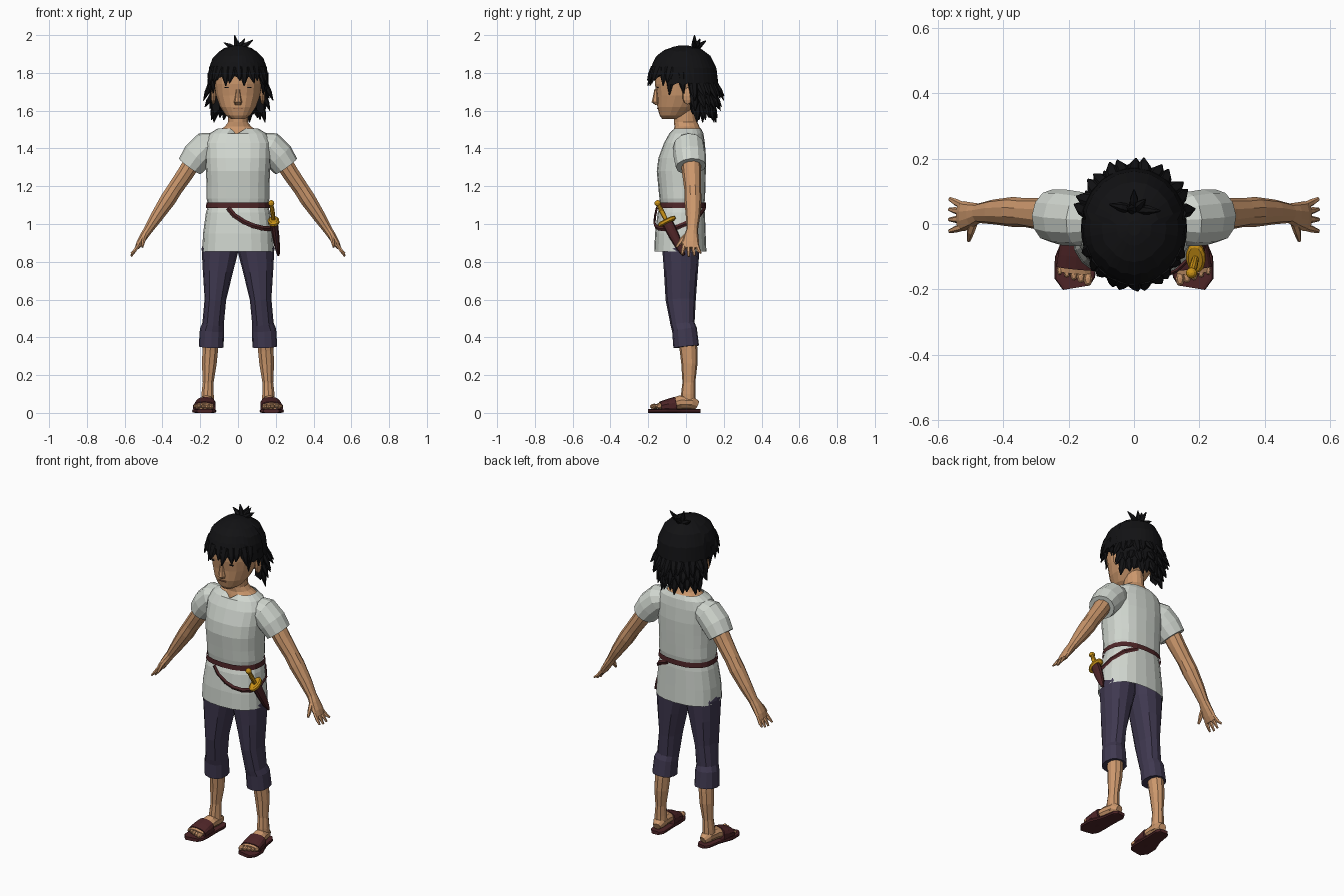
import bpy, bmesh, math
from mathutils import Vector, Matrix

def material(name, rgb):
    m = bpy.data.materials.new(name)
    m.diffuse_color = (*rgb, 1)
    return m

SKIN = material("skin", (0.60, 0.31, 0.15))
LIP = material("lip", (0.36, 0.16, 0.08))
CLOTH = material("pale cloth", (0.63, 0.67, 0.62))
PANTS = material("dark violet cloth", (0.050, 0.040, 0.080))
HAIR = material("black hair", (0.006, 0.006, 0.007))
LEATHER = material("red brown leather", (0.075, 0.018, 0.020))
GOLD = material("gold", (0.60, 0.29, 0.008))
X, Y, Z = Vector((1, 0, 0)), Vector((0, 1, 0)), Vector((0, 0, 1))

def sup(t, p):
    """Point on a unit superellipse."""
    c, s = math.cos(t), math.sin(t)
    return (math.copysign(abs(c) ** (2 / p), c), math.copysign(abs(s) ** (2 / p), s))

def loft(bm, rings, n=10, ref=Y, flat=False, p=2.0, caps=(True, True)):
    """Skin rings (x, y, z, a, b); b is the half width along ref."""
    pts, rows = [Vector(r[:3]) for r in rings], []
    for i, r in enumerate(rings):
        t = (pts[min(i + 1, len(pts) - 1)] - pts[max(i - 1, 0)]).normalized()
        u = X if flat else ref.cross(t).normalized()
        v = Y if flat else t.cross(u)
        row = []
        for k in range(n):
            c, s = sup(math.tau * k / n - math.pi / 2, p)
            row.append(bm.verts.new(pts[i] + u * r[3] * c + v * r[4] * s))
        rows.append(row)
    skin_rows(bm, rows)
    if caps[0]:
        bm.faces.new(rows[0][::-1])
    if caps[1]:
        bm.faces.new(rows[-1])
    return rows

def skin_rows(bm, rows):
    n = len(rows[0])
    for a, b in zip(rows, rows[1:]):
        for k in range(n):
            bm.faces.new((a[k], a[(k + 1) % n], b[(k + 1) % n], b[k]))

def blob(bm, pos, size, u=10, v=6):
    m = Matrix.Translation(pos) @ Matrix.Diagonal((*size, 1))
    bmesh.ops.create_uvsphere(bm, u_segments=u, v_segments=v, radius=1, matrix=m)

def box(bm, pos, size):
    m = Matrix.Translation(pos) @ Matrix.Diagonal((*size, 1))
    bmesh.ops.create_cube(bm, size=1, matrix=m)

def finish(name, bm, mat, mirror=False):
    bmesh.ops.recalc_face_normals(bm, faces=bm.faces)
    me = bpy.data.meshes.new(name)
    bm.to_mesh(me)
    bm.free()
    me.materials.append(mat)
    ob = bpy.data.objects.new(name, me)
    bpy.context.collection.objects.link(ob)
    if mirror:
        ob.modifiers.new("mirror", 'MIRROR').use_mirror_merge = False

# head, nose and neck
bm = bmesh.new()
loft(bm, [(0, -.080, 1.555, .035, .045), (0, -.070, 1.575, .066, .070), (0, -.050, 1.62, .096, .102),
          (0, -.028, 1.68, .118, .127), (0, -.022, 1.74, .126, .143), (0, -.018, 1.80, .126, .147),
          (0, -.010, 1.87, .100, .120)], n=18, flat=True, p=2.25)
loft(bm, [(0, -.155, 1.715, .010, .012), (0, -.155, 1.675, .015, .020),
          (0, -.155, 1.645, .022, .027), (0, -.150, 1.63, .016, .012)], n=8, flat=True)
loft(bm, [(0, .005, 1.45, .135, .08), (0, .008, 1.495, .11, .074), (0, .005, 1.515, .072, .066),
          (0, -.002, 1.54, .053, .062), (0, -.005, 1.62, .053, .060)], n=14, flat=True)
finish("head_and_neck", bm, SKIN)

bm = bmesh.new()
blob(bm, (.130, .008, 1.678), (.014, .028, .045))
finish("ears", bm, SKIN, True)
bm = bmesh.new()
box(bm, (.055, -.150, 1.722), (.034, .008, .005))
finish("eye_lines", bm, HAIR, True)
bm = bmesh.new()
box(bm, (0, -.150, 1.612), (.045, .008, .006))
finish("mouth", bm, LIP)

# hair shell: a dome whose lower edge depends on direction
PROFILE = [(1.945, .02), (1.93, .08), (1.885, .132), (1.82, .156), (1.74, .163), (1.65, .152), (1.55, .128)]

def hair_radius(z):
    for (z0, r0), (z1, r1) in zip(PROFILE, PROFILE[1:]):
        if z >= z1:
            return r0 + (r1 - r0) * min(1, max(0, (z0 - z) / (z0 - z1)))
    return PROFILE[-1][1]

def hair_point(t, z, scale=1.0):
    r = hair_radius(z) * scale
    return Vector((r * math.cos(t), -.013 + 1.13 * r * math.sin(t), z))

bm = bmesh.new()
N, rows = 40, []
for f in (0, .04, .15, .33, .55, .78, 1, .93):
    row = []
    for k in range(N):
        t = math.tau * k / N
        d = math.sin(t)
        low = 1.775 if d < -.5 else 1.735 if d < .22 else 1.58
        z = 1.945 - (1.945 - low - .012 * (k % 2)) * f
        row.append(bm.verts.new(hair_point(t, z, .72 if f == .93 else 1)))
    rows.append(row)
skin_rows(bm, rows)
bm.faces.new(rows[0])
finish("hair_cap", bm, HAIR)

def lock(bm, base, tip, width, thick, ref):
    mid = (base + tip) / 2
    loft(bm, [(*base, thick, width), (*mid, thick * .9, width * .85), (*tip, .002, .003)], n=6, ref=ref)

# hair locks: fringe, temples, flared back tiers
bm = bmesh.new()
def ring_of_locks(a0, a1, count, z0, z1, out, width, jag):
    for i in range(count):
        t = math.radians(a0 + (a1 - a0) * i / (count - 1))
        base = hair_point(t, z0, .94)
        tip = hair_point(t + (.07 if i % 2 else -.04), z1 + jag * (i % 3 - 1), 1)
        tip += Vector((math.cos(t), math.sin(t), 0)) * out
        lock(bm, base, tip, width, .014, Vector((-math.sin(t), math.cos(t), 0)))
ring_of_locks(205, 335, 11, 1.83, 1.745, .010, .026, .014)
ring_of_locks(-24, -4, 2, 1.80, 1.69, -.008, .022, .008)
ring_of_locks(184, 204, 2, 1.80, 1.69, -.008, .022, .008)
ring_of_locks(18, 162, 13, 1.74, 1.665, .042, .024, .012)
ring_of_locks(20, 160, 12, 1.68, 1.61, .038, .024, .010)
ring_of_locks(26, 154, 11, 1.63, 1.55, .030, .024, .012)
finish("hair_locks", bm, HAIR)

# cowlick on the crown
bm = bmesh.new()
for x, y, z in ((-.018, .045, 2.0), (.08, .04, 1.975), (-.075, .06, 1.96), (.035, .075, 1.98), (.0, .105, 1.97)):
    lock(bm, Vector((x * .15, .045, 1.925)), Vector((x, y, z)), .016, .016, Y)
finish("cowlick", bm, HAIR)

# tunic body with a notched neckline
bm = bmesh.new()
rows = loft(bm, [(0, -.030, .855, .190, .138), (0, -.030, .95, .185, .134), (0, -.025, 1.06, .170, .125),
                 (0, -.020, 1.10, .158, .116), (0, -.020, 1.135, .167, .121), (0, -.022, 1.20, .166, .125),
                 (0, -.025, 1.28, .170, .130), (0, -.020, 1.35, .174, .126), (0, -.008, 1.43, .176, .108),
                 (0, .002, 1.48, .150, .090), (0, .008, 1.505, .108, .072)],
            n=20, flat=True, p=2.4, caps=(False, False))
rows[-1][0].co.z -= .03
finish("tunic", bm, CLOTH)

bm = bmesh.new()
loft(bm, [(.10, .010, 1.43, .055, .06), (.165, .015, 1.41, .082, .083),
          (.215, .020, 1.36, .082, .086), (.255, .026, 1.305, .071, .080)], n=12)
finish("sleeves", bm, CLOTH, True)

# arms with hands
bm = bmesh.new()
loft(bm, [(.22, .025, 1.36, .05, .055), (.28, .030, 1.265, .046, .050), (.335, .035, 1.185, .043, .044),
          (.37, .037, 1.13, .044, .046), (.43, .037, 1.04, .035, .038), (.475, .033, .97, .025, .030),
          (.495, .028, .94, .023, .038), (.52, .024, .90, .019, .046), (.535, .024, .872, .012, .042)])
for y, dy, tip in ((-.010, -.012, .838), (.014, 0, .828), (.037, .008, .832), (.057, .020, .846)):
    loft(bm, [(.525, y, .89, .010, .0115), (.546, y + dy * .5, .86, .010, .0105),
              (.565, y + dy, tip, .005, .006)], n=6)
loft(bm, [(.490, .010, .945, .014, .014), (.500, -.022, .915, .012, .014),
          (.506, -.050, .878, .006, .007)], n=6)
finish("arms", bm, SKIN, True)

# cropped trousers
bm = bmesh.new()
loft(bm, [(.080, -.025, 1.0, .080, .095), (.096, -.027, .86, .097, .098), (.107, -.027, .75, .080, .090),
          (.120, -.028, .60, .057, .080), (.132, -.018, .47, .057, .064), (.138, -.008, .44, .064, .066),
          (.142, .001, .35, .066, .068)], n=12, p=2.3)
finish("trousers", bm, PANTS, True)

# lower legs, feet and toes
bm = bmesh.new()
loft(bm, [(.143, .005, .40, .045, .05), (.147, .014, .33, .043, .047), (.152, .018, .26, .041, .043),
          (.158, .015, .16, .030, .034), (.161, .012, .10, .034, .038), (.160, .010, .04, .036, .042)])
loft(bm, [(.155, .060, .042, .022, .022), (.160, .030, .055, .036, .036), (.166, -.03, .056, .041, .037),
          (.176, -.10, .043, .050, .026), (.181, -.15, .034, .052, .016)], ref=Z)
for i in range(5):
    r = .017 - .0015 * i
    blob(bm, (.141 + .0215 * i, -.168 + .0065 * i, .034), (r * .85, r * 1.35, r * .9), 8, 5)
finish("legs_and_feet", bm, SKIN, True)

# sandals
bm = bmesh.new()
loft(bm, [(.154, .075, .010, .024, .010), (.156, .050, .010, .042, .010), (.164, -.03, .010, .047, .010),
          (.179, -.11, .010, .064, .010), (.181, -.165, .010, .062, .010), (.176, -.195, .010, .042, .010)],
     n=12, ref=Z, p=5)
loft(bm, [(.171, -.055, .042, .054, .043), (.175, -.095, .036, .058, .038),
          (.179, -.135, .030, .060, .030)], n=14, ref=Z, p=2.6)
finish("sandals", bm, LEATHER, True)

# waist belt and slanting dagger belt
bm = bmesh.new()
loft(bm, [(0, -.021, 1.085, .170, .128), (0, -.021, 1.115, .167, .126)], n=20, flat=True, p=2.4,
     caps=(False, False))
path = []
for deg, z in ((-104, 1.085), (-94, 1.045), (-82, 1.01), (-68, .99), (-50, .978), (-30, .975),
               (-8, .98), (15, 1.01), (45, 1.05), (75, 1.085)):
    c, s = sup(math.radians(deg), 2.4)
    grow = (1.09 - z) * .14
    path.append((c * (.171 + grow), -.027 + s * (.130 + grow), z, .006, .013))
loft(bm, path, n=4, ref=Z)
finish("belts", bm, LEATHER)

# dagger: axis runs from pommel to sheath tip
P, T = Vector((.176, -.150, 1.11)), Vector((.214, -.012, .835))
def dagger(bm, stations, n=10):
    loft(bm, [(*P.lerp(T, f), a, b) for f, a, b in stations], n=n)
bm = bmesh.new()
blob(bm, P, (.017, .017, .017))
dagger(bm, [(0, .010, .010), (.15, .013, .013), (.32, .010, .011)])
dagger(bm, [(.31, .022, .040), (.33, .030, .050), (.37, .030, .050), (.39, .022, .040)], 14)
finish("dagger_handle", bm, GOLD)
bm = bmesh.new()
dagger(bm, [(.38, .022, .030), (.6, .020, .028), (.85, .015, .020), (1, .007, .008)])
finish("dagger_sheath", bm, LEATHER)
